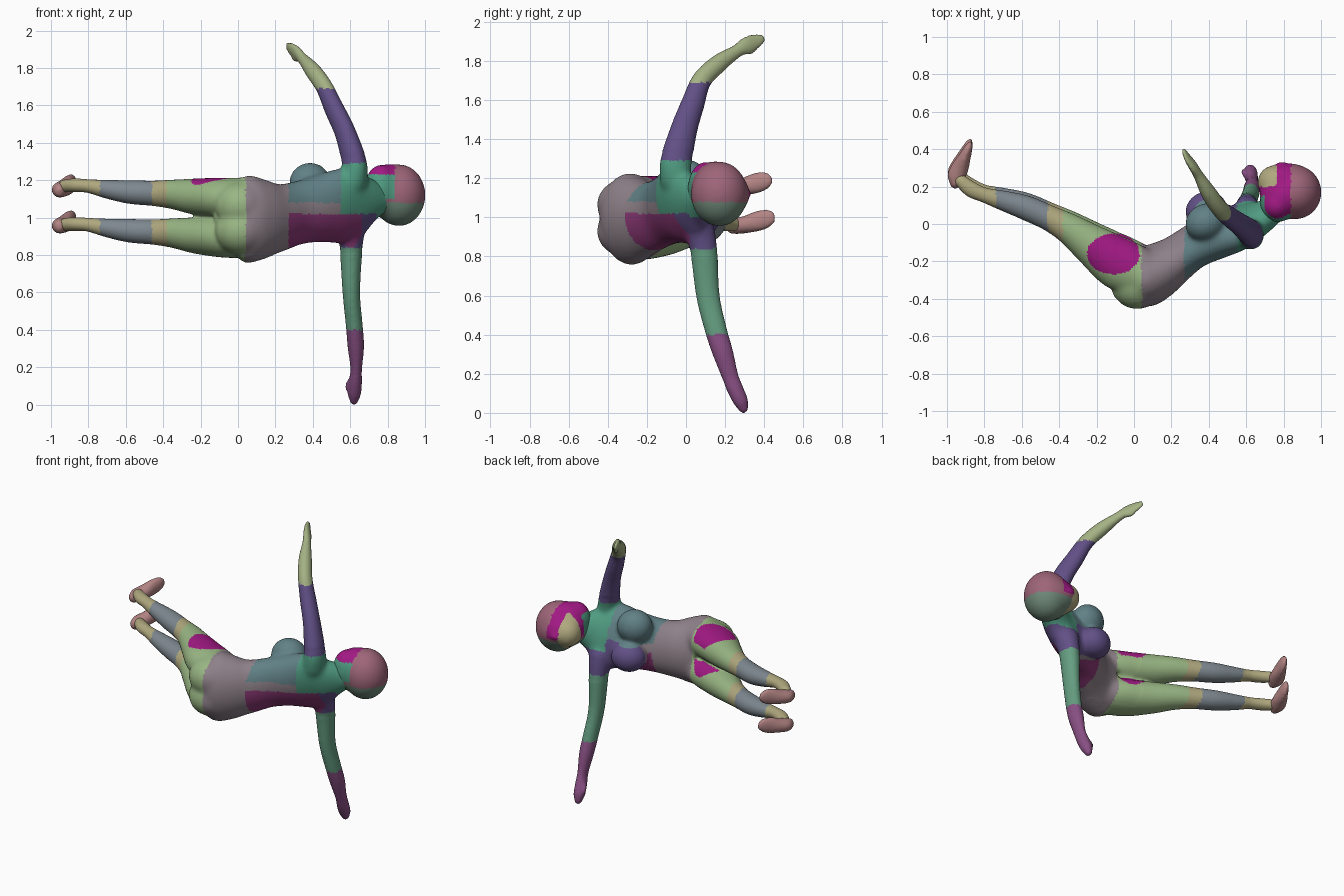
import bpy, bmesh, math
from mathutils import Vector

if "Cube" in bpy.data.objects:
    bpy.data.objects.remove(bpy.data.objects["Cube"])

PALETTE = {
    "waist_grey": (.27, .22, .25), "rib_teal": (.12, .22, .24), "shoulder_green": (.08, .33, .22),
    "plum": (.26, .04, .18), "violet": (.12, .08, .24), "leaf": (.32, .47, .23),
    "olive": (.37, .44, .23), "slate": (.21, .25, .28), "straw": (.43, .39, .21),
    "rose": (.45, .23, .23), "sea": (.13, .34, .22), "mulberry": (.25, .08, .23),
    "magenta": (.36, .01, .23), "face_rose": (.34, .13, .19), "hair_green": (.16, .25, .19),
}
MATS = {}
for key, rgb in PALETTE.items():
    MATS[key] = bpy.data.materials.new(key)
    MATS[key].diffuse_color = (*rgb, 1)


def finish(name, bm, paint=None):
    """Turn a bmesh into a smooth object, colouring each face by its centre."""
    me = bpy.data.meshes.new(name)
    slots = []
    for f in bm.faces:
        f.smooth = True
        if paint:
            key = paint(f.calc_center_median())
            if key not in slots:
                slots.append(key)
                me.materials.append(MATS[key])
            f.material_index = slots.index(key)
    bm.to_mesh(me)
    bm.free()
    ob = bpy.data.objects.new(name, me)
    bpy.context.collection.objects.link(ob)
    return ob


def spline(pts, steps):
    """Catmull-Rom through rows of numbers."""
    p = [pts[0]] + list(pts) + [pts[-1]]
    out = []
    for i in range(1, len(p) - 2):
        for k in range(steps):
            t = k / steps
            out.append([.5 * (2*b + (c-a)*t + (2*a-5*b+4*c-d)*t*t + (3*b-a-3*c+d)*t**3)
                        for a, b, c, d in zip(p[i-1], p[i], p[i+1], p[i+2])])
    return out + [list(pts[-1])]


def tube(name, rows, side=(0, 0, 1), offset=(0, 0, 0), sides=28, steps=6):
    """Oval tube; row = x, y, z, half-width along side, half-depth, [twist degrees]."""
    rows = spline(rows, steps)
    pos = [Vector(r[:3]) + Vector(offset) for r in rows]
    rings = []
    for i, r in enumerate(rows):
        t = (pos[min(i+1, len(pos)-1)] - pos[max(i-1, 0)]).normalized()
        tw = math.radians(r[5]) if len(r) > 5 else 0
        s = Vector((0, -math.sin(tw), math.cos(tw))) if len(r) > 5 else Vector(side)
        s = (s - t * s.dot(t)).normalized()
        rings.append((pos[i], t, s, t.cross(s), r[3], r[4]))

    def dome(ring, sign):
        c, t, s, u, a, b = ring
        return [(c + t * sign * min(a, b) * math.sin(q), t, s, u, a*math.cos(q), b*math.cos(q))
                for q in (.4, .8, 1.15, 1.45)]
    rings = dome(rings[0], -1)[::-1] + rings + dome(rings[-1], 1)
    bm = bmesh.new()
    loops = [[bm.verts.new(c + s*a*math.cos(w) + u*b*math.sin(w))
              for w in (2*math.pi*k/sides for k in range(sides))] for c, t, s, u, a, b in rings]
    for A, B in zip(loops, loops[1:]):
        for k in range(sides):
            bm.faces.new((A[k], A[(k+1) % sides], B[(k+1) % sides], B[k]))
    bm.faces.new(loops[0])
    bm.faces.new(loops[-1])
    bmesh.ops.recalc_face_normals(bm, faces=bm.faces)
    return finish(name, bm)


def ball(name, centre, radii, tilt=0):
    """Ellipsoid turned about the z axis."""
    bm = bmesh.new()
    bmesh.ops.create_uvsphere(bm, u_segments=32, v_segments=20, radius=1)
    ca, sa = math.cos(math.radians(tilt)), math.sin(math.radians(tilt))
    for v in bm.verts:
        x, y, z = (c * r for c, r in zip(v.co, radii))
        v.co = Vector(centre) + Vector((x*ca - y*sa, x*sa + y*ca, z))
    return finish(name, bm)


def blend(name, parts, paint, soft, rounds, voxel=.01):
    """Fuse parts into one skin, relax it where soft(co) holds, then colour it."""
    bm = bmesh.new()
    for ob in parts:
        bm.from_mesh(ob.data)
        bpy.data.objects.remove(ob)
    ob = finish(name + "_raw", bm)
    mod = ob.modifiers.new("fuse", 'REMESH')
    mod.mode, mod.voxel_size = 'VOXEL', voxel
    bm = bmesh.new()
    bm.from_object(ob, bpy.context.evaluated_depsgraph_get())
    bpy.data.objects.remove(ob)
    for i in range(rounds):
        verts = [v for v in bm.verts if i < 2 or soft(v.co)]
        bmesh.ops.smooth_vert(bm, verts=verts, factor=.5, use_axis_x=True, use_axis_y=True, use_axis_z=True)
    return finish(name, bm, paint)


# torso with neck, breasts and buttocks
parts = [tube("torso", [
    (-.03, -.275, .995, .17, .10, 0), (.04, -.285, .993, .233, .16, 2), (.12, -.252, .993, .219, .153, 4),
    (.22, -.19, 1.0, .184, .126, 8), (.32, -.12, 1.025, .174, .115, 14), (.44, -.06, 1.05, .187, .122, 18),
    (.54, -.025, 1.062, .209, .112, 20), (.62, .005, 1.07, .195, .095, 20), (.69, .04, 1.09, .14, .082, 16),
    (.76, .085, 1.105, .088, .07, 8), (.84, .13, 1.12, .06, .06, 0)]),
    ball("upper_breast", (.385, .01, 1.185), (.115, .1, .11), 25),
    ball("lower_breast", (.385, .075, 1.0), (.115, .1, .10), 25)]

# legs and buttocks, the upper one shifted from the lower one
feet = []
for label, off in (("lower", (0, 0, 0)), ("upper", (0, -.015, .207))):
    parts.append(tube(label + "_leg", [
        (.05, -.25, .895, .112, .13), (-.08, -.195, .897, .110, .142), (-.22, -.10, .905, .098, .111),
        (-.34, -.015, .917, .08, .084), (-.45, .045, .923, .068, .069), (-.58, .102, .93, .063, .066),
        (-.70, .14, .945, .05, .054), (-.80, .17, .962, .037, .041), (-.87, .20, .966, .037, .043),
        (-.925, .245, .963, .035, .036)], offset=off))
    parts.append(ball(label + "_buttock", (.02, -.315, .93 + off[2] * .65), (.145, .14, .13), 25))
    feet.append((label + "_foot", tube(label + "_foot", [
        (-.955, .235, .953, .038, .031), (-.95, .27, .957, .042, .048), (-.928, .32, .967, .046, .046),
        (-.905, .375, .983, .052, .033), (-.886, .42, .995, .046, .023), (-.877, .443, .998, .033, .014)],
        offset=(0, off[1], off[2] * .93))))

# raised arm
parts.append(tube("upper_arm_and_hand", [
    (.622, -.055, 1.19, .08, .07), (.625, -.052, 1.28, .083, .067), (.575, -.01, 1.45, .07, .055),
    (.515, .035, 1.58, .061, .051), (.46, .08, 1.70, .051, .045), (.40, .165, 1.785, .047, .042),
    (.345, .26, 1.85, .034, .027), (.315, .31, 1.88, .043, .023), (.285, .355, 1.90, .04, .017),
    (.266, .39, 1.917, .026, .011)], side=(0, -.55, .83)))
parts.append(tube("upper_thumb", [(.335, .29, 1.85, .016, .016), (.315, .32, 1.845, .015, .015),
                                  (.297, .345, 1.85, .011, .011)], side=(1, 0, 0), sides=14))

# hanging arm
parts.append(tube("lower_arm_and_hand", [
    (.605, .06, .95, .08, .085), (.605, .09, .84, .062, .071), (.606, .112, .6, .047, .06),
    (.622, .154, .42, .045, .056), (.63, .188, .31, .044, .053), (.632, .225, .19, .031, .043),
    (.627, .252, .12, .036, .042), (.622, .28, .06, .036, .038), (.62, .294, .022, .023, .026)],
    side=(1, 0, 0)))
parts.append(tube("lower_thumb", [(.61, .25, .14, .015, .016), (.59, .272, .11, .015, .016),
                                  (.582, .283, .085, .011, .012)], side=(1, 0, 0), sides=14))


def body_paint(c):
    if c.z > 1.29 and c.x > .5 or c.z > 1.4:       # raised arm
        return "violet" if c.z < 1.69 else "olive"
    if c.z < .84 and c.x > .5:                     # hanging arm
        return "sea" if c.z > .4 else "mulberry"
    if c.x < .04:                                  # legs
        patch = c.z > 1.13 or .9 < c.z < 1 and c.y > -.14
        if patch and ((c.x + .11) / .14) ** 2 + ((c.y + .16) / .11) ** 2 < 1:
            return "magenta"
        if c.x > -.38:
            return "leaf"
        return "slate" if -.74 < c.x < -.46 else "straw"
    if c.x < .27:
        return "waist_grey"
    if c.z < 1.02 and c.y < .02:
        return "plum" if c.x < .66 else "violet"
    if c.x > .55:
        return "shoulder_green" if c.z > 1 else "violet"
    return "rib_teal" if c.z > 1.08 else "violet" if c.y > .05 else "waist_grey"


blend("body", parts, body_paint, lambda p: p.x > -.1 and .8 < p.z < 1.34, 16)
for name, foot in feet:
    blend(name, [foot], lambda c: "rose", lambda p: False, 2)


# head: face, chin, nose and swept-back hair
def head_paint(c):
    if c.y > .2 and c.x < .76:
        return "straw"
    if c.x < .84 and c.z > 1.1:
        return "magenta" if c.z > 1.23 or c.y > .15 else "shoulder_green"
    return "face_rose" if c.z > 1.08 else "hair_green"


blend("head", [
    ball("face", (.825, .2, 1.12), (.15, .125, .122), 6),
    ball("chin", (.755, .222, 1.125), (.096, .094, .095)),
    ball("nose", (.79, .317, 1.12), (.03, .022, .02), -15),
    ball("hair", (.86, .17, 1.12), (.143, .146, .166), 8),
    ball("hair_side", (.81, .15, 1.14), (.14, .125, .148), 15),
    ball("hair_nape", (.765, .1, 1.15), (.09, .092, .135), 35)],
    head_paint, lambda p: True, 14)

for m in bpy.data.materials:
    if m.users and not m.is_grease_pencil:
        m.use_nodes = True
        m.node_tree.nodes["Principled BSDF"].inputs["Base Color"].default_value = m.diffuse_color
